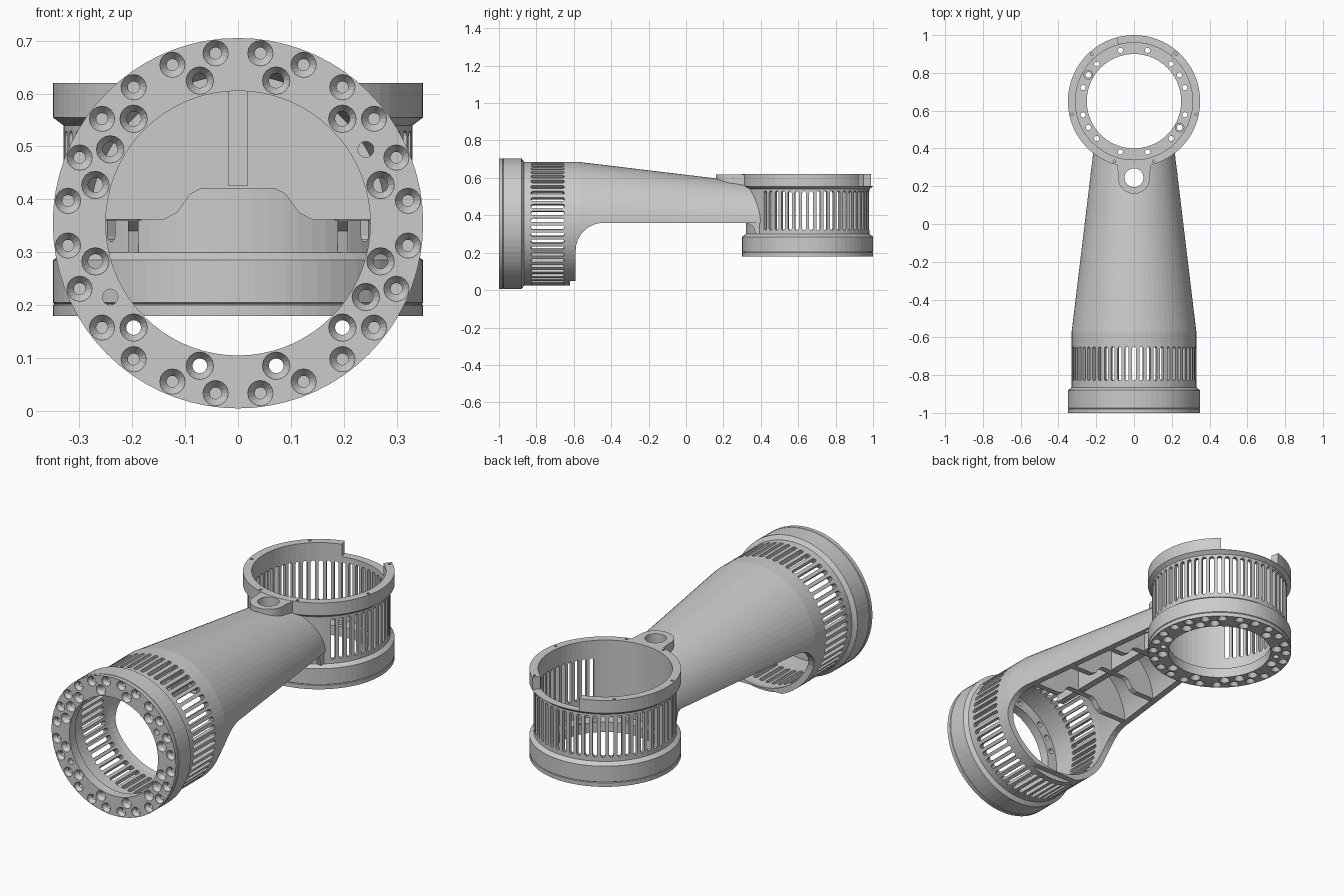
import bpy, bmesh
from math import sin, cos, pi, radians
from mathutils import Matrix

if "Cube" in bpy.data.objects:
    bpy.data.objects.remove(bpy.data.objects["Cube"])

SEG = 72
I4 = Matrix.Identity(4)
YZ = Matrix(((0, 0, 1, 0), (1, 0, 0, 0), (0, 1, 0, 0), (0, 0, 0, 1)))   # outline in yz, depth along x
XZ = Matrix(((1, 0, 0, 0), (0, 0, 1, 0), (0, 1, 0, 0), (0, 0, 0, 1)))   # outline in xz, depth along y
FRONT = Matrix.Translation((0, 0, .355)) @ Matrix.Rotation(-pi / 2, 4, 'X')  # local z -> world y
REAR = Matrix.Translation((0, .65, 0))


def lathe(bm, profile, m=I4, seg=SEG, closed=False):
    rings = []
    for r, h in profile:
        if r == 0:
            rings.append([bm.verts.new(m @ Matrix.Translation((0, 0, h)).translation)] * seg)
        else:
            rings.append([bm.verts.new((m @ Matrix.Translation(
                (r * cos(2 * pi * k / seg), r * sin(2 * pi * k / seg), h))).translation) for k in range(seg)])
    n = len(rings)
    for i in range(n if closed else n - 1):
        a, b = rings[i], rings[(i + 1) % n]
        for k in range(seg):
            j = (k + 1) % seg
            bm.faces.new(list(dict.fromkeys((a[k], a[j], b[j], b[k]))))


def prism(bm, pts, lo, hi, m=I4):
    a, b = [[bm.verts.new((m @ Matrix.Translation((x, y, h))).translation) for x, y in pts] for h in (lo, hi)]
    bm.faces.new(a)
    bm.faces.new(b)
    for k in range(len(pts)):
        j = (k + 1) % len(pts)
        bm.faces.new((a[k], a[j], b[j], b[k]))


def arc(cx, cy, r, a0, a1, n):
    return [(cx + r * cos(radians(a0 + (a1 - a0) * k / n)),
             cy + r * sin(radians(a0 + (a1 - a0) * k / n))) for k in range(n + 1)]


def make(name, build):
    bm = bmesh.new()
    build(bm)
    bmesh.ops.recalc_face_normals(bm, faces=bm.faces[:])
    me = bpy.data.meshes.new(name)
    bm.to_mesh(me)
    bm.free()
    ob = bpy.data.objects.new(name, me)
    bpy.context.collection.objects.link(ob)
    return ob


def boolean(ob, tool, op):
    mod = ob.modifiers.new(op, 'BOOLEAN')
    mod.operation, mod.object, mod.solver = op, tool, 'EXACT'
    bpy.context.view_layer.objects.active = ob
    bpy.ops.object.modifier_apply(modifier=mod.name)
    bpy.data.objects.remove(tool)


# Front housing and tapered arm: one hollow turned shell
arm = make("arm_link", lambda bm: lathe(bm, [
    (.25, -1), (.35, -1), (.35, -.98), (.347, -.9775), (.35, -.975), (.35, -.88), (.33, -.865),
    (.33, -.57), (.211, .42), (.178, .42), (.297, -.57), (.303, -.62), (.303, -.95), (.25, -.95)],
    FRONT, closed=True))

# Open underside with the rounded corner behind the front housing
under = [(-.62, -.1), (-.62, .05), (-.59, .05)] + arc(-.44, .21, .15, 180, 90, 8) + [(.6, .36), (.6, -.1)]
boolean(arm, make("underside_cutter", lambda bm: prism(bm, under, -.5, .5, YZ)), 'DIFFERENCE')

# Centre rib and cross ribs, trimmed to the inside of the arm
cross = [(-.4, .362), (-.14, .362), (-.115, .375), (-.09, .41), (-.07, .42),
         (.07, .42), (.09, .41), (.115, .375), (.14, .362), (.4, .362), (.4, .8), (-.4, .8)]


def rib_centre(bm):
    prism(bm, [(-.018, .425), (.018, .425), (.018, .8), (-.018, .8)], -.56, .18, XZ)


ribs = [rib_centre] + [lambda bm, y=y: prism(bm, cross, y, y + .03, XZ) for y in (-.43, -.18, .07)]
for build in ribs:
    rib = make("rib", build)
    boolean(rib, make("rib_trim", lambda bm: lathe(
        bm, [(0, -.6), (.317, -.6), (.196, .41), (0, .41)], FRONT)), 'INTERSECT')
    boolean(arm, rib, 'UNION')

# Cable boss in front of the rear housing
boss = [(.11, .36), (.09, .32)] + arc(0, .245, .085, 10, -190, 20) + [(-.09, .32), (-.11, .36)]
boolean(arm, make("cable_boss", lambda bm: prism(bm, boss, .43, .619)), 'UNION')

# Small gussets under the arm at the rear housing
gusset = [(.33, .37), (.33, .358), (.36, .34), (.372, .30), (.44, .30), (.44, .37)]
for lo, hi in ((.188, .208), (-.208, -.188)):
    boolean(arm, make("gusset", lambda bm: prism(bm, gusset, lo, hi, YZ)), 'UNION')

# Clear the rear bore and the boss hole
boolean(arm, make("bore_cutter", lambda bm: lathe(
    bm, [(0, .1), (.32, .1), (.32, .9), (0, .9)], REAR)), 'DIFFERENCE')
boolean(arm, make("boss_hole_cutter", lambda bm: lathe(
    bm, [(0, .2), (.05, .2), (.05, .9), (0, .9)], Matrix.Translation((0, .245, 0)), 32)), 'DIFFERENCE')

# Rear housing
rear = make("rear_housing", lambda bm: lathe(bm, [
    (.25, .18), (.35, .18), (.35, .2), (.347, .2025), (.35, .205), (.35, .285), (.33, .30), (.33, .54),
    (.35, .555), (.35, .62), (.31, .62), (.31, .23), (.25, .23)], REAR, closed=True))
boolean(arm, rear, 'UNION')


# Ventilation slots
def slots(bm, m, lo, hi, skip):
    w = .0105
    outline = arc(0, hi - w, w, 0, 180, 5) + arc(0, lo + w, w, 180, 360, 5)
    count = 54
    for k in range(count):
        a = 360 * k / count - 90
        if skip and abs(a + 90 - (360 if a > 90 else 0)) < 46:
            continue
        prism(bm, outline, .28, .342, m @ Matrix.Rotation(radians(a), 4, 'Z') @ YZ)


boolean(arm, make("front_slot_cutter", lambda bm: slots(bm, FRONT, -.83, -.65, False)), 'DIFFERENCE')
boolean(arm, make("rear_slot_cutter", lambda bm: slots(bm, REAR, .32, .53, True)), 'DIFFERENCE')


# Bolt holes: blind countersunk outer ring, through inner ring
def bolt_holes(bm, m):
    def hole(t, r, prof):
        t = radians(t)
        lathe(bm, prof, m @ Matrix.Translation((r * sin(t), -r * cos(t), 0)), 16)
    for k in range(24):
        hole(7.5 + 15 * k, .324, [(0, -.01), (.024, -.01), (.024, .002), (.011, .02), (.011, .06), (0, .06)])
    sunk = [(0, -.01), (.026, -.01), (.026, .002), (.014, .022), (.014, .07), (0, .07)]
    plain = [(0, -.01), (.015, -.01), (.015, .03), (.023, .03), (.023, .07), (0, .07)]
    for t in list(range(15, 360, 30)) + [120, 300]:
        hole(t, .279, sunk)
    for t in (60, 240):
        hole(t, .279, plain)


for m, h in ((FRONT, -1), (REAR, .18)):
    place = m @ Matrix.Translation((0, 0, h))
    boolean(arm, make("bolt_hole_cutter", lambda bm: bolt_holes(bm, place)), 'DIFFERENCE')


# Rear rim: notch at the back and six small screw holes
def rim_cuts(bm):
    prism(bm, arc(0, 0, .28, 51, 105, 6) + arc(0, 0, .5, 105, 51, 6), .557, .8, REAR)
    for a in (48, 132, 192, 252, 288, 348):
        t = radians(a)
        lathe(bm, [(0, .58), (.007, .58), (.007, .7), (0, .7)],
              REAR @ Matrix.Translation((.335 * cos(t), .335 * sin(t), 0)), 10)


boolean(arm, make("rim_cutter", rim_cuts), 'DIFFERENCE')
